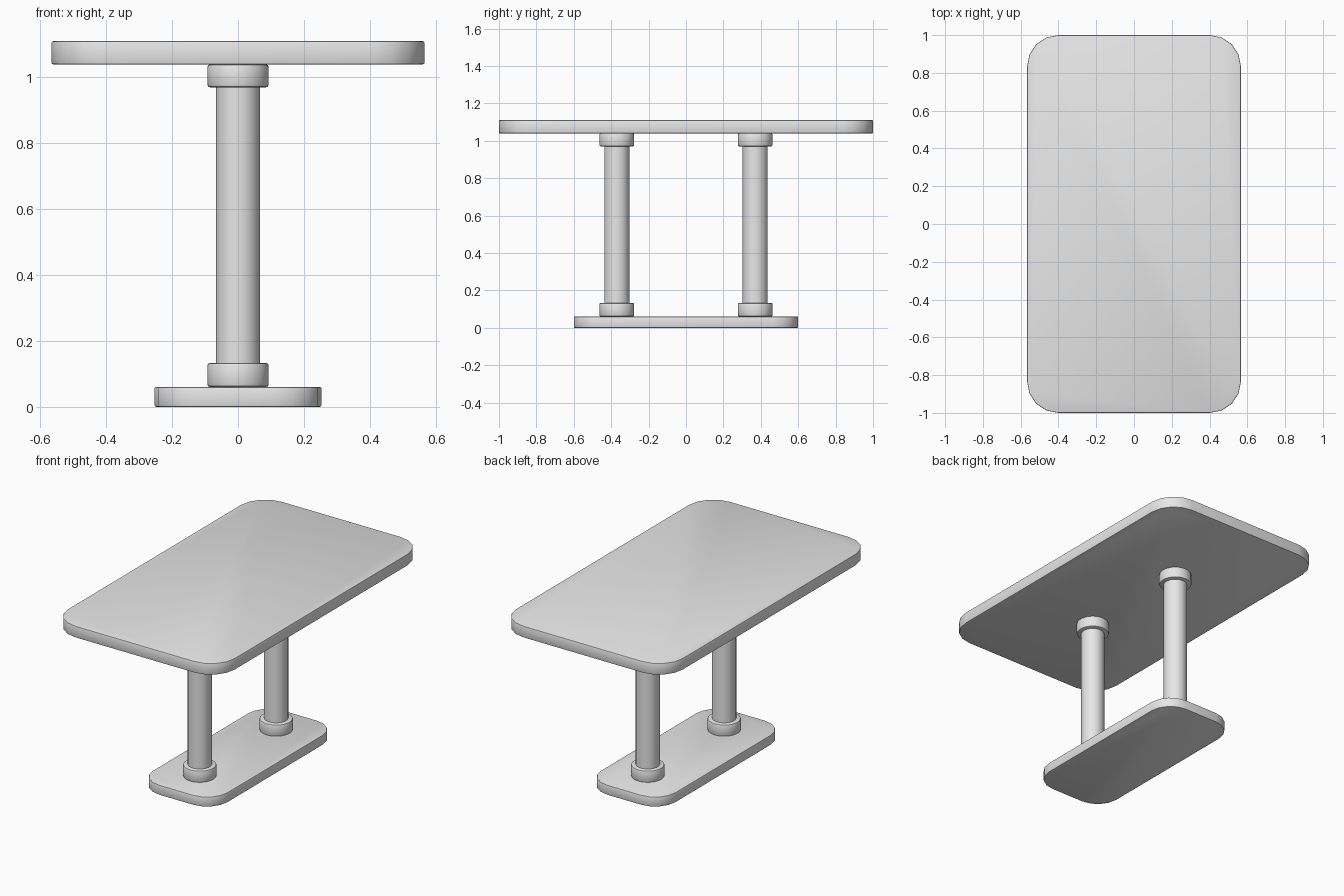
import bpy, bmesh, math

cube = bpy.data.objects.get("Cube")
if cube:
    bpy.data.objects.remove(cube, do_unlink=True)

# Single grey finish
grey = bpy.data.materials.new("plain_grey")
grey.use_nodes = True
grey.diffuse_color = (0.8, 0.8, 0.8, 1)
grey.node_tree.nodes["Principled BSDF"].inputs["Base Color"].default_value = grey.diffuse_color


def finish(bm, name):
    bmesh.ops.recalc_face_normals(bm, faces=bm.faces)
    mesh = bpy.data.meshes.new(name)
    bm.to_mesh(mesh)
    bm.free()
    mesh.materials.append(grey)
    obj = bpy.data.objects.new(name, mesh)
    bpy.context.collection.objects.link(obj)
    bpy.ops.object.select_all(action="DESELECT")
    obj.select_set(True)
    bpy.context.view_layer.objects.active = obj
    bpy.ops.object.shade_smooth_by_angle(angle=math.radians(35))
    return obj


def soften_rims(bm, width):
    """Bevel the edges round the flat top and bottom."""
    rims = [e for e in bm.edges
            if abs(e.verts[0].co.z - e.verts[1].co.z) < 1e-5 and e.calc_face_angle(0) > 1]
    bmesh.ops.bevel(bm, geom=rims, offset=width, segments=2, profile=0.5, affect="EDGES")


def slab(name, half_x, half_y, bottom, top, radius):
    """Plate with rounded corners."""
    bm = bmesh.new()
    bmesh.ops.create_cube(bm, size=2)
    for v in bm.verts:
        v.co = (v.co.x * half_x, v.co.y * half_y, top if v.co.z > 0 else bottom)
    uprights = [e for e in bm.edges if abs(e.verts[0].co.z - e.verts[1].co.z) > 1e-5]
    bmesh.ops.bevel(bm, geom=uprights, offset=radius, segments=4, profile=0.5, affect="EDGES")
    soften_rims(bm, 0.004)
    return finish(bm, name)


def cylinder(name, radius, y, bottom, top, rim=0):
    bm = bmesh.new()
    bmesh.ops.create_cone(bm, cap_ends=True, segments=32, radius1=radius,
                          radius2=radius, depth=top - bottom)
    if rim:
        soften_rims(bm, rim)
    bmesh.ops.translate(bm, verts=bm.verts, vec=(0, y, (top + bottom) / 2))
    return finish(bm, name)


# Top and foot plates
slab("table_top", 0.566, 1.0, 1.04, 1.11, 0.165)
slab("base_plate", 0.253, 0.6, 0.0, 0.06, 0.14)

# Two columns, each with a collar at both ends
for side, y in (("front", -0.37), ("back", 0.37)):
    cylinder(side + "_column", 0.067, y, 0.06, 1.04)
    cylinder(side + "_lower_collar", 0.093, y, 0.06, 0.133, 0.008)
    cylinder(side + "_upper_collar", 0.093, y, 0.97, 1.04, 0.008)
